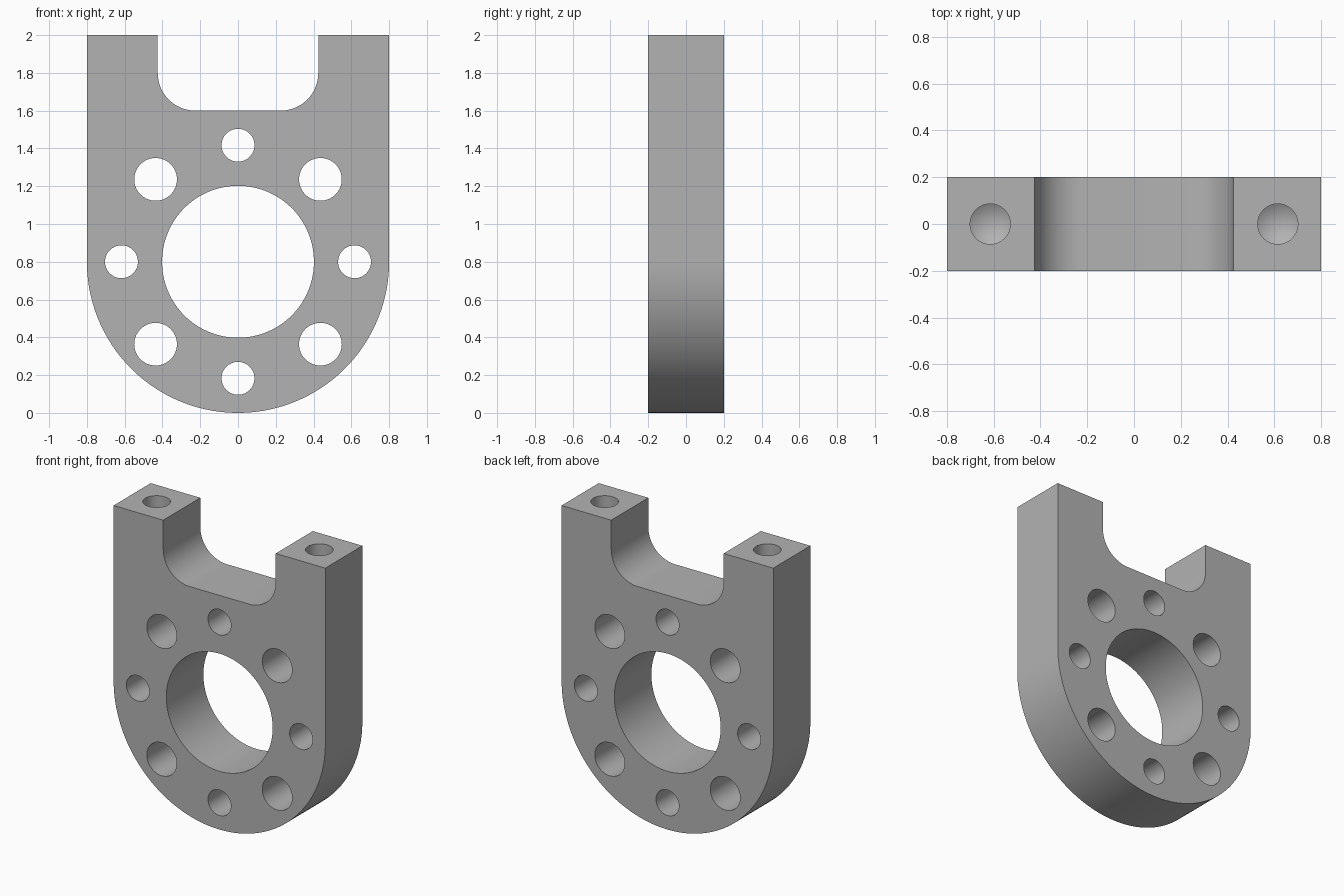
import bpy, bmesh
from math import pi, sin, cos, tan, radians
from mathutils import Matrix, Vector

if "Cube" in bpy.data.objects:
    bpy.data.objects.remove(bpy.data.objects["Cube"], do_unlink=True)

HALF_W, HALF_T, TOP = 0.8, 0.2, 2.0
BORE_Z = 0.8
SLOT_HALF, SLOT_Z, FILLET = 0.425, 1.6, 0.2

grey = bpy.data.materials.new("machined grey")
grey.use_nodes = True
colour = (0.45, 0.45, 0.45, 1)
grey.diffuse_color = colour
grey.node_tree.nodes["Principled BSDF"].inputs["Base Color"].default_value = colour


def arc(cx, cz, r, start, end, steps):
    """Points on a circular arc in the xz plane, angles in degrees."""
    angles = [radians(start + (end - start) * i / steps) for i in range(steps + 1)]
    return [(cx + r * cos(a), cz + r * sin(a)) for a in angles]


def make_object(name, bm):
    bmesh.ops.recalc_face_normals(bm, faces=bm.faces[:])
    mesh = bpy.data.meshes.new(name)
    bm.to_mesh(mesh)
    bm.free()
    mesh.materials.append(grey)
    obj = bpy.data.objects.new(name, mesh)
    bpy.context.collection.objects.link(obj)
    return obj


def add_rod(bm, r_low, r_high, depth, matrix, sides=64):
    bmesh.ops.create_cone(bm, cap_ends=True, segments=sides, radius1=r_low,
                          radius2=r_high, depth=depth, matrix=matrix)


# Plate outline: round bottom, straight sides, filleted slot in the top
corner_x, corner_z = SLOT_HALF - FILLET, SLOT_Z + FILLET
outline = arc(0, BORE_Z, HALF_W, 180, 360, 96)
outline += [(HALF_W, TOP), (SLOT_HALF, TOP)]
outline += arc(corner_x, corner_z, FILLET, 0, -90, 20)
outline += arc(-corner_x, corner_z, FILLET, -90, -180, 20)
outline += [(-SLOT_HALF, TOP), (-HALF_W, TOP)]

bm = bmesh.new()
face = bm.faces.new([bm.verts.new((x, -HALF_T, z)) for x, z in outline])
side = bmesh.ops.extrude_face_region(bm, geom=[face])["geom"]
bmesh.ops.translate(bm, vec=(0, 2 * HALF_T, 0),
                    verts=[v for v in side if isinstance(v, bmesh.types.BMVert)])
plate = make_object("bearing_plate", bm)

# Through holes: central bore and a ring of alternating small and large holes
bm = bmesh.new()
turn = Matrix.Rotation(pi / 2, 4, "X")
add_rod(bm, 0.402, 0.402, 1, Matrix.Translation((0, 0, BORE_Z)) @ turn, 128)
for i in range(8):
    r = 0.113 if i % 2 else 0.087
    a = i * pi / 4
    spot = Vector((0.617 * cos(a), 0, BORE_Z + 0.617 * sin(a)))
    add_rod(bm, r, r, 1, Matrix.Translation(spot) @ turn)
cutters = [make_object("through_hole_cutter", bm)]

# Blind drilled holes in both posts, each with a conical tip
drill_r, drill_depth = 0.086, 0.4
tip = drill_r / tan(radians(59))
for name, x in (("left", 0.615), ("right", -0.615)):
    bm = bmesh.new()
    stations = [(0, TOP - drill_depth - tip), (drill_r, TOP - drill_depth),
                (drill_r, TOP + 0.1), (0, TOP + 0.1)]
    verts = [bm.verts.new((x + r, 0, z)) for r, z in stations]
    edges = [bm.edges.new(pair) for pair in zip(verts, verts[1:])]
    bmesh.ops.spin(bm, geom=verts + edges, cent=(x, 0, 0), axis=(0, 0, 1),
                   angle=2 * pi, steps=48)
    bmesh.ops.remove_doubles(bm, verts=bm.verts[:], dist=0.0001)
    cutters.append(make_object(name + "_drill_cutter", bm))

# Cut, then discard the cutters
bpy.ops.object.select_all(action="DESELECT")
bpy.context.view_layer.objects.active = plate
plate.select_set(True)
for cutter in cutters:
    cutter.hide_render = True
    mod = plate.modifiers.new(cutter.name, "BOOLEAN")
    mod.operation = "DIFFERENCE"
    mod.solver = "EXACT"
    mod.object = cutter
    bpy.ops.object.modifier_apply(modifier=mod.name)
    bpy.data.objects.remove(cutter, do_unlink=True)

bpy.ops.object.shade_smooth_by_angle(angle=radians(25))
